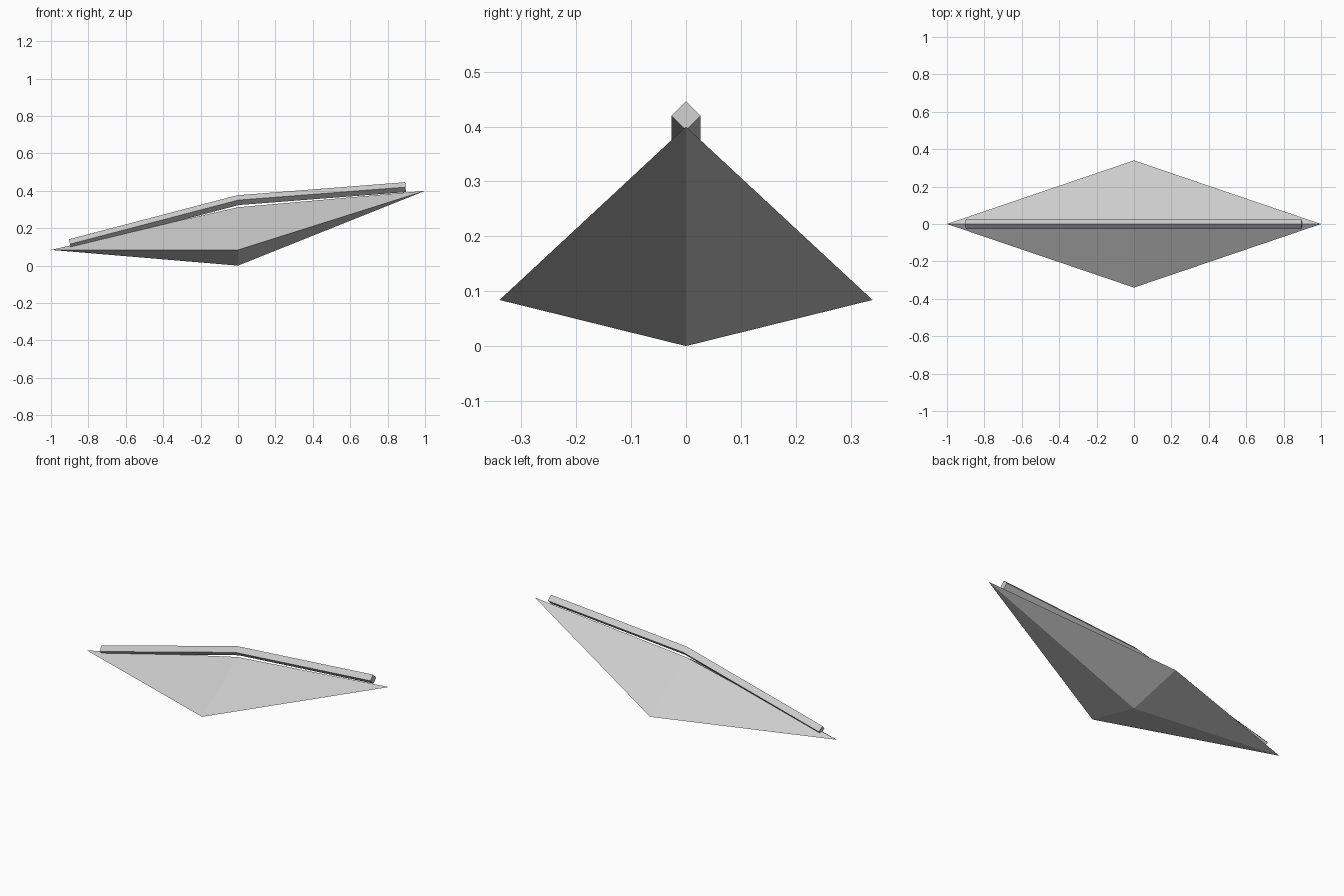
import bpy
import bmesh
from mathutils import Vector

cube = bpy.data.objects.get("Cube")
if cube:
    bpy.data.objects.remove(cube)

# Single light grey material
grey = bpy.data.materials.new("light grey")
grey.use_nodes = True
colour = (0.6, 0.6, 0.6, 1)
grey.diffuse_color = colour
grey.node_tree.nodes["Principled BSDF"].inputs["Base Color"].default_value = colour


def add_object(name, bm):
    bmesh.ops.recalc_face_normals(bm, faces=bm.faces)
    mesh = bpy.data.meshes.new(name)
    bm.to_mesh(mesh)
    bm.free()
    mesh.materials.append(grey)
    obj = bpy.data.objects.new(name, mesh)
    bpy.context.collection.objects.link(obj)
    return obj


# Body: stretched eight-sided gem with one raised tip
bm = bmesh.new()
waist_z = 0.084
waist = [bm.verts.new(p) for p in (
    (-1, 0, waist_z), (0, -0.34, waist_z), (1, 0, 0.4), (0, 0.34, waist_z))]
for apex_z in (0.312, 0):
    apex = bm.verts.new((0, 0, apex_z))
    for i in range(4):
        bm.faces.new((waist[i], waist[(i + 1) % 4], apex))
add_object("gem_body", bm)

# Ridge bar: diamond section swept along the bent top edge
path = [Vector(p) for p in ((-0.898, 0, 0.115), (0, 0, 0.35), (0.896, 0, 0.4195))]
radius = 0.0265
side = Vector((0, 1, 0))
bm = bmesh.new()
rings = []
for i, centre in enumerate(path):
    before = (centre - path[i - 1]).normalized() if i else Vector()
    after = (path[i + 1] - centre).normalized() if i < len(path) - 1 else Vector()
    up = (before + after).cross(side).normalized()
    rings.append([bm.verts.new(centre + d * radius) for d in (up, side, -up, -side)])
for a, b in zip(rings, rings[1:]):
    for i in range(4):
        j = (i + 1) % 4
        bm.faces.new((a[i], a[j], b[j], b[i]))
bm.faces.new(rings[0])
bm.faces.new(rings[-1])
add_object("ridge_bar", bm)
